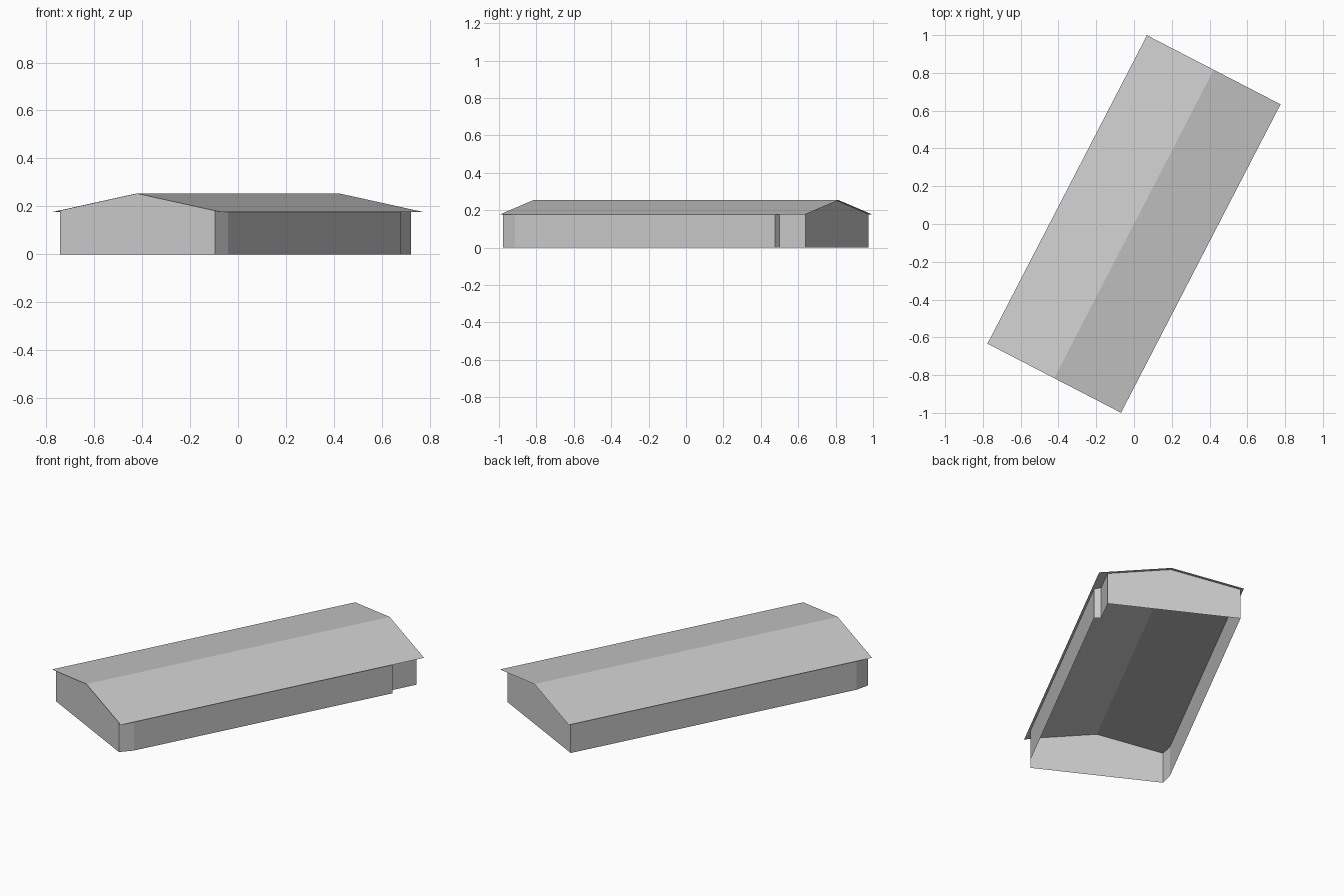
import bpy
import bmesh
import math

cube = bpy.data.objects.get("Cube")
if cube:
    bpy.data.objects.remove(cube, do_unlink=True)

TURN = math.radians(-27.35)      # the building stands at an angle
RIDGE, EAVE = 0.254, 0.176       # roof heights
HALF_W, HALF_L = 0.398, 0.919    # roof half sizes


def make_material(name, grey):
    mat = bpy.data.materials.new(name)
    mat.use_nodes = True
    colour = (grey, grey, grey, 1)
    mat.diffuse_color = colour
    mat.node_tree.nodes["Principled BSDF"].inputs["Base Color"].default_value = colour
    return mat


def roof_height(x):
    return RIDGE - (RIDGE - EAVE) * abs(x) / HALF_W


def make_object(name, bm, mat):
    mesh = bpy.data.meshes.new(name)
    bm.to_mesh(mesh)
    bm.free()
    mesh.materials.append(mat)
    obj = bpy.data.objects.new(name, mesh)
    obj.rotation_euler.z = TURN
    bpy.context.collection.objects.link(obj)
    return obj


grey = make_material("light grey", 0.6)

# Walls: a floor plan raised to meet the roof slopes
plan = [(-0.364, -0.912), (0, -0.912), (0.364, -0.912),   # front gable
        (0.384, -0.832), (0.384, 0.735),                  # splayed corner, long side
        (0.347, 0.743), (0.347, 0.9),                     # recessed corner
        (0, 0.9), (-0.384, 0.9),                          # back gable
        (-0.384, -0.832)]                                 # other long side
bm = bmesh.new()
base = [bm.verts.new((x, y, 0)) for x, y in plan]
top = [bm.verts.new((x, y, roof_height(x))) for x, y in plan]
for i in range(len(plan)):
    j = (i + 1) % len(plan)
    bm.faces.new((base[i], base[j], top[j], top[i]))
# Join the two halves of each gable into one flat face
bmesh.ops.dissolve_limit(bm, angle_limit=math.radians(1),
                         verts=bm.verts[:], edges=bm.edges[:])
make_object("walls", bm, grey)

# Roof: two thin slopes sharing the ridge
bm = bmesh.new()
front, back = [[bm.verts.new((x, y, roof_height(x))) for x in (-HALF_W, 0, HALF_W)]
               for y in (-HALF_L, HALF_L)]
for i in range(2):
    bm.faces.new((front[i], front[i + 1], back[i + 1], back[i]))
make_object("gable_roof", bm, grey)
